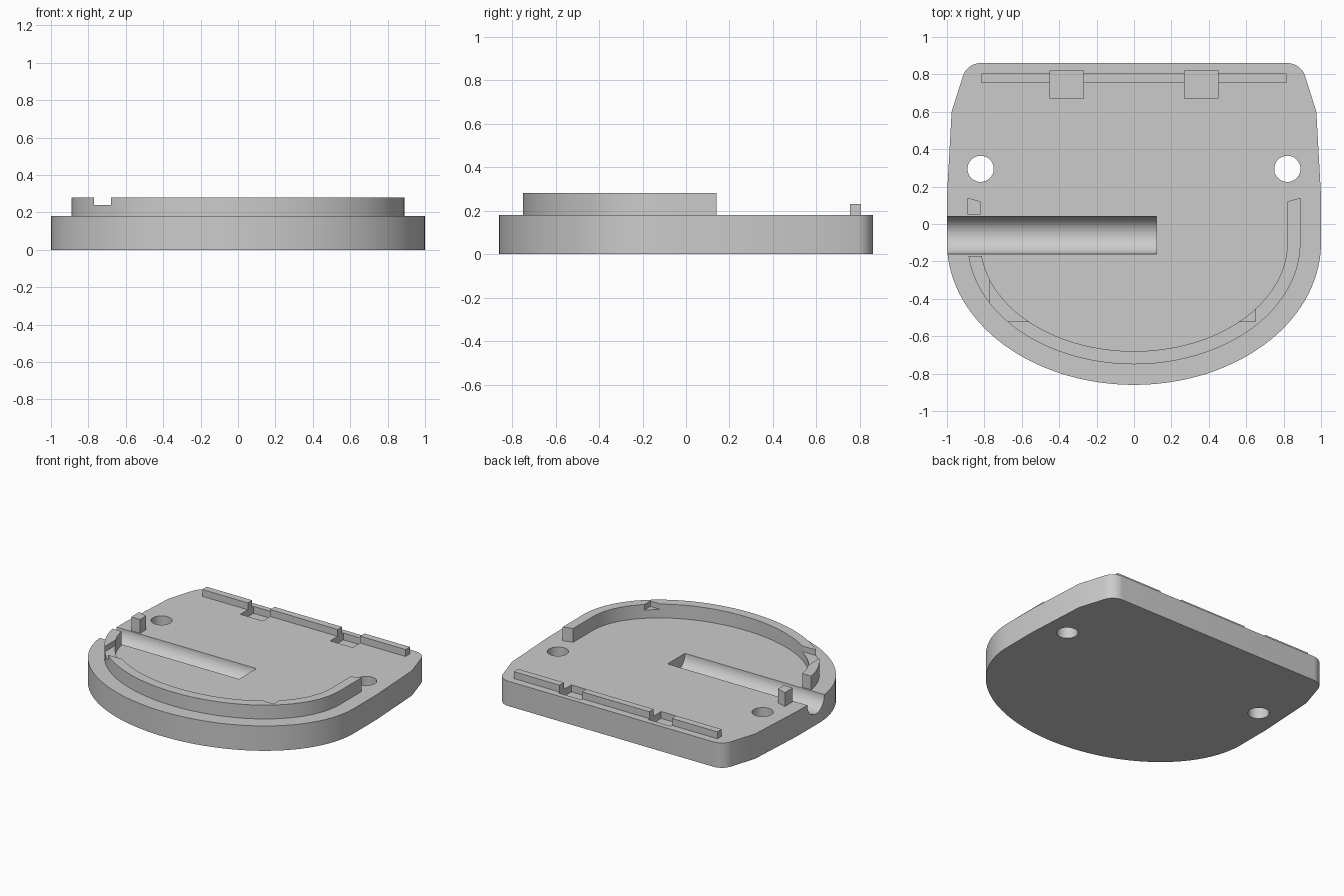
import bpy
import bmesh
from math import sin, cos, pi, radians
from mathutils import Matrix

cube = bpy.data.objects.get("Cube")
if cube:
    bpy.data.objects.remove(cube, do_unlink=True)

GREY = (0.6, 0.6, 0.6, 1)
grey = bpy.data.materials.new("plain grey")
grey.use_nodes = True
grey.diffuse_color = GREY
grey.node_tree.nodes["Principled BSDF"].inputs["Base Color"].default_value = GREY

TOP = 0.18      # upper face of the plate
ARC_Y = -0.10   # centre of the rounded front


def finish(name, bm):
    bmesh.ops.recalc_face_normals(bm, faces=bm.faces)
    mesh = bpy.data.meshes.new(name)
    bm.to_mesh(mesh)
    bm.free()
    mesh.materials.append(grey)
    ob = bpy.data.objects.new(name, mesh)
    bpy.context.collection.objects.link(ob)
    return ob


def prism(name, outline, z0, z1):
    bm = bmesh.new()
    face = bm.faces.new([bm.verts.new((x, y, z0)) for x, y in outline])
    new = bmesh.ops.extrude_face_region(bm, geom=[face])["geom"]
    verts = [v for v in new if isinstance(v, bmesh.types.BMVert)]
    bmesh.ops.translate(bm, verts=verts, vec=(0, 0, z1 - z0))
    return finish(name, bm)


def box(name, x0, x1, y0, y1, z0, z1):
    return prism(name, [(x0, y0), (x1, y0), (x1, y1), (x0, y1)], z0, z1)


def cylinder(name, centre, radius, length, along_x=False):
    bm = bmesh.new()
    turn = Matrix.Rotation(pi / 2, 4, 'Y') if along_x else Matrix()
    bmesh.ops.create_cone(bm, cap_ends=True, segments=64, radius1=radius,
                          radius2=radius, depth=length,
                          matrix=Matrix.Translation(centre) @ turn)
    return finish(name, bm)


def activate(ob):
    bpy.ops.object.select_all(action='DESELECT')
    ob.select_set(True)
    bpy.context.view_layer.objects.active = ob


def cut(ob, cutters):
    activate(ob)
    for c in cutters:
        mod = ob.modifiers.new("cut", 'BOOLEAN')
        mod.operation = 'DIFFERENCE'
        mod.solver = 'EXACT'
        mod.object = c
        bpy.ops.object.modifier_apply(modifier=mod.name)
        bpy.data.objects.remove(c, do_unlink=True)


def smooth(ob):
    activate(ob)
    bpy.ops.object.shade_smooth_by_angle(angle=radians(30))


def front_arc(rx, ry, steps=72):
    # Half ellipse running from -x round the front to +x
    return [(-rx * cos(pi * i / steps), ARC_Y - ry * sin(pi * i / steps))
            for i in range(steps + 1)]


# Base plate: elliptical front, tapered sides, rounded back corners
side = [(1.0, 0.15), (0.975, 0.6)]
for i in range(13):
    a = radians(16 + 74 * i / 12)
    side.append((0.82 + 0.1 * cos(a), 0.76 + 0.1 * sin(a)))
mirrored = [(-x, y) for x, y in reversed(side)]
plate = prism("base_plate", front_arc(1.0, 0.76) + side + mirrored, 0, TOP)

# Round channel, screw holes and latch pockets
cutters = [cylinder("channel_cutter", (-0.54, -0.06, TOP), 0.1, 1.32, True)]
for s in (-1, 1):
    cutters.append(cylinder("hole_cutter", (s * 0.82, 0.295, 0.1), 0.07, 0.5))
    x0, x1 = sorted((s * 0.27, s * 0.45))
    cutters.append(box("pocket_cutter", x0, x1, 0.67, 0.82, 0.13, 0.3))
cut(plate, cutters)
smooth(plate)

# Raised rim following the front curve, open at the channel and relieved inside
outer = [(-0.89, 0.14)] + front_arc(0.89, 0.65) + [(0.89, 0.14)]
inner = [(-0.82, 0.12)] + front_arc(0.82, 0.58) + [(0.82, 0.12)]
rim = prism("raised_rim", outer + inner[::-1], TOP - 0.005, 0.28)
cut(rim, [box("gap_cutter", -1.1, -0.6, -0.17, 0.05, 0.1, 0.4),
          box("relief_cutter", -0.77, 0.65, -0.52, 0.4, 0.24, 0.4)])
smooth(rim)

# Back ridge in three lengths between the pockets
for name, x0, x1 in (("back_ridge_right", -0.815, -0.45),
                     ("back_ridge_middle", -0.27, 0.27),
                     ("back_ridge_left", 0.45, 0.815)):
    box(name, x0, x1, 0.755, 0.805, TOP - 0.005, 0.23)
